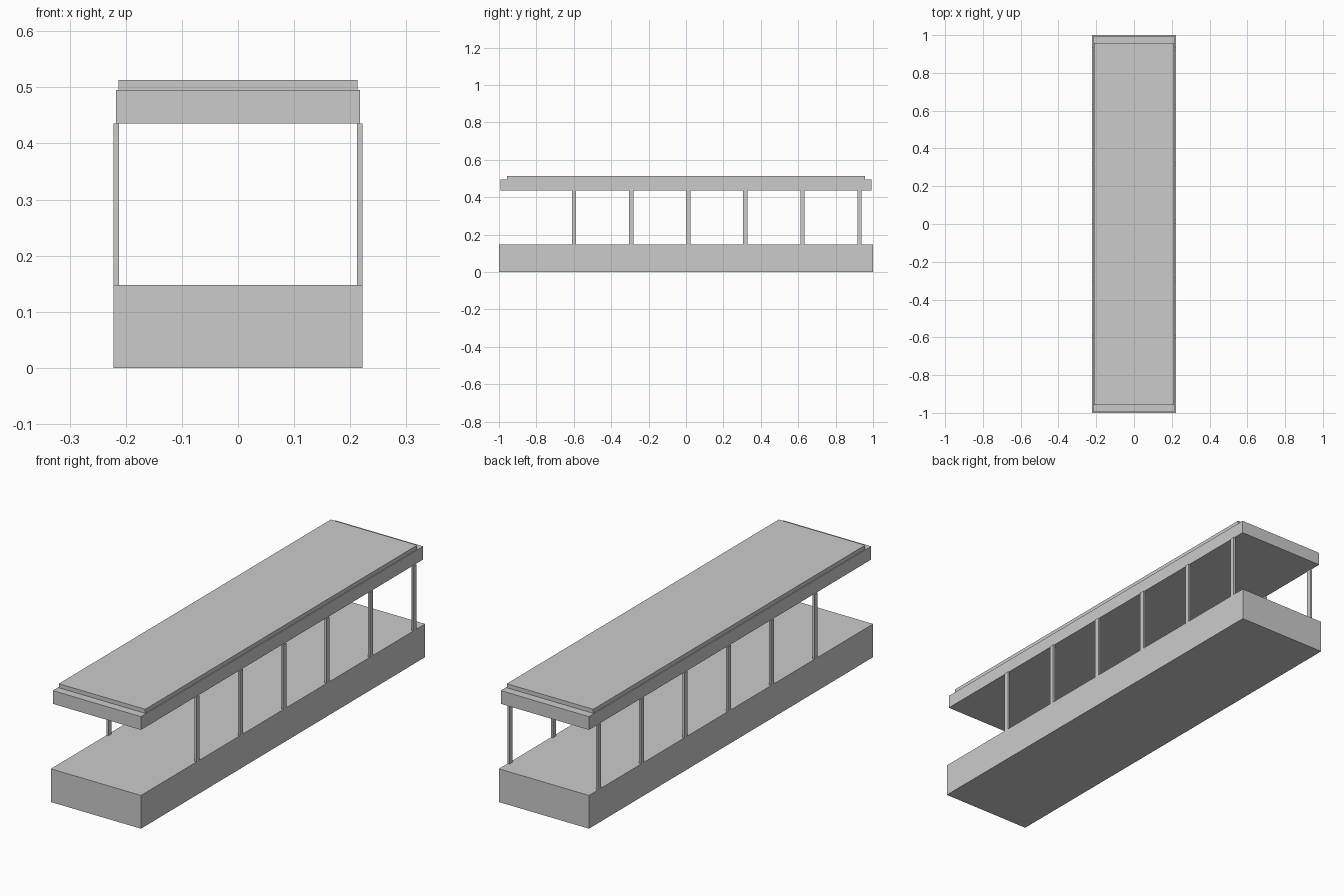
import bpy

cube = bpy.data.objects.get("Cube")
if cube:
    bpy.data.objects.remove(cube, do_unlink=True)

# Single plain grey finish
GREY = (0.6, 0.6, 0.6, 1.0)
grey = bpy.data.materials.new("light_grey")
grey.use_nodes = True
grey.diffuse_color = GREY
grey.node_tree.nodes["Principled BSDF"].inputs["Base Color"].default_value = GREY


def box(name, x, y, z):
    """Add a box from (min, max) ranges along each axis."""
    ranges = (x, y, z)
    bpy.ops.mesh.primitive_cube_add(size=1, location=[(a + b) / 2 for a, b in ranges])
    ob = bpy.context.object
    ob.name = name
    ob.scale = [b - a for a, b in ranges]
    bpy.ops.object.transform_apply(location=False, rotation=False, scale=True)
    ob.data.materials.append(grey)
    return ob


BASE_TOP, ROOF_BOTTOM, ROOF_TOP = 0.148, 0.436, 0.495

# Platform and two-step roof
box("platform", (-0.222, 0.222), (-1.0, 1.0), (0.0, BASE_TOP))
box("roof_slab", (-0.217, 0.217), (-0.993, 0.993), (ROOF_BOTTOM, ROOF_TOP))
box("roof_cap", (-0.213, 0.213), (-0.957, 0.957), (ROOF_TOP, 0.513))

# Six slim posts along each long side, leaving the front bay open
for side, sign in (("left", 1), ("right", -1)):
    for i in range(6):
        y = -0.598 + 0.305 * i
        x = sorted((sign * 0.2125, sign * 0.222))
        box(f"{side}_post_{i + 1}", x, (y - 0.011, y + 0.011), (BASE_TOP, ROOF_BOTTOM))
